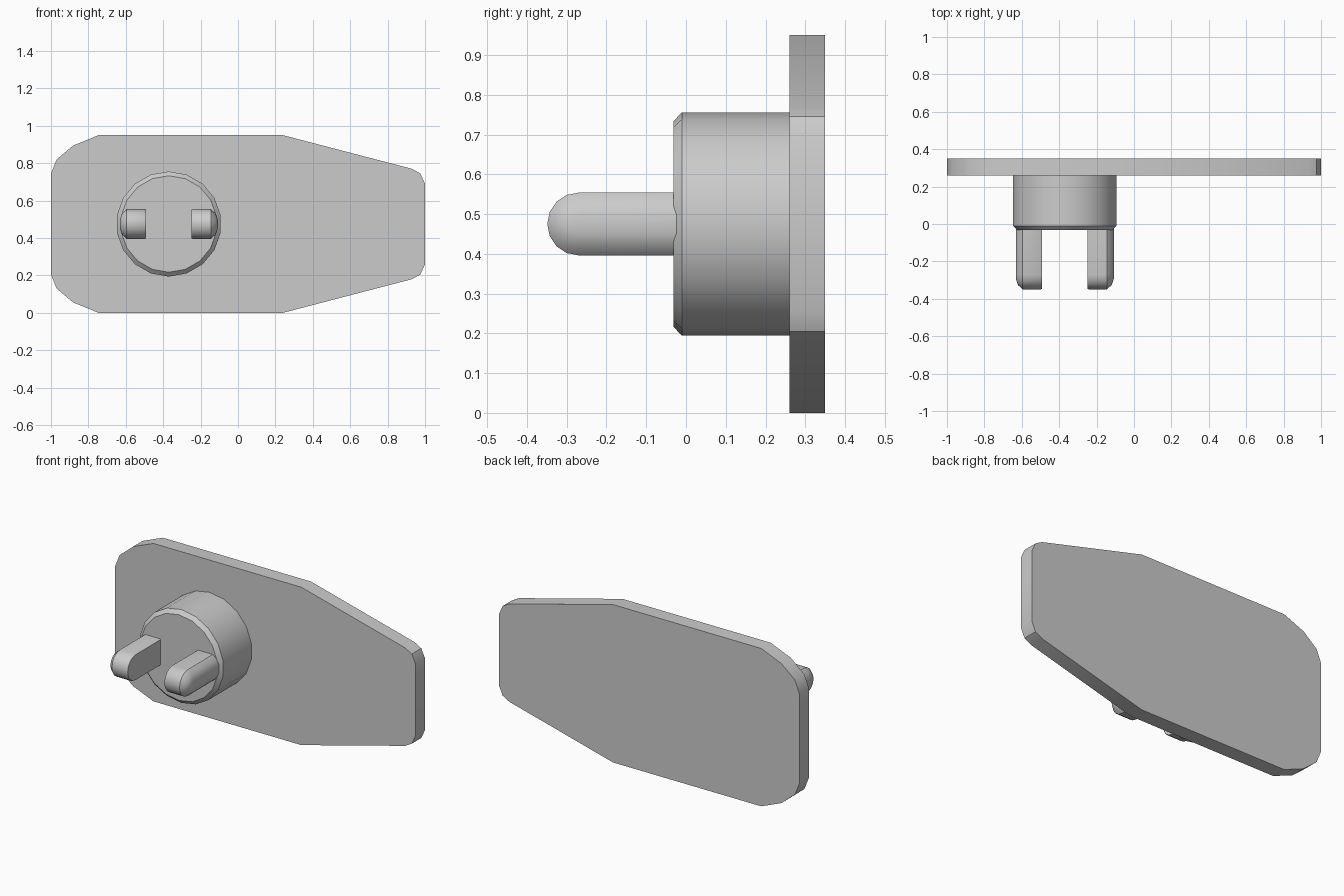
import bpy, bmesh, math

if "Cube" in bpy.data.objects:
    bpy.data.objects.remove(bpy.data.objects["Cube"])

CX, CZ = -0.37, 0.475          # centre of the plug body


def loft(name, rings):
    """Join equal-length closed rings of points and cap both ends."""
    bm = bmesh.new()
    loops = [[bm.verts.new(p) for p in ring] for ring in rings]
    n = len(loops[0])
    for a, b in zip(loops, loops[1:]):
        for i in range(n):
            j = (i + 1) % n
            bm.faces.new((a[i], a[j], b[j], b[i]))
    bm.faces.new(loops[0])
    bm.faces.new(loops[-1])
    bmesh.ops.recalc_face_normals(bm, faces=bm.faces)
    mesh = bpy.data.meshes.new(name)
    bm.to_mesh(mesh)
    bm.free()
    obj = bpy.data.objects.new(name, mesh)
    bpy.context.collection.objects.link(obj)
    bpy.ops.object.select_all(action='DESELECT')
    obj.select_set(True)
    bpy.context.view_layer.objects.active = obj
    bpy.ops.object.shade_smooth_by_angle(angle=math.radians(35))
    return obj


# Back plate: upper half outline, mirrored about its mid height
half = [(-1, .27), (-.97, .345), (-.88, .42), (-.745, .475), (.24, .475),
        (.93, .295), (.975, .27), (1, .215)]
outline = [(x, CZ + h) for x, h in half] + [(x, CZ - h) for x, h in reversed(half)]
loft("back_plate", [[(x, y, z) for x, z in outline] for y in (.26, .35)])

# Round plug body with a chamfered front rim
SIDES = 18


def circle(r, y):
    return [(CX + r * math.cos(2 * math.pi * (i + .5) / SIDES), y,
             CZ + r * math.sin(2 * math.pi * (i + .5) / SIDES)) for i in range(SIDES)]


loft("plug_body", [circle(.258, -.032), circle(.281, -.01), circle(.281, .27)])


# Flat prongs: rounded tip, bevelled outer side
def prong_ring(offset, inset):
    r = .079 - inset
    arc = [(-.27 - r * math.sin(math.pi * i / 8), CZ + r * math.cos(math.pi * i / 8))
           for i in range(9)]
    pts = [(0, CZ + r)] + arc + [(0, CZ - r)]
    return [(CX + offset, y, z) for y, z in pts]


for side, label in ((-1, "left"), (1, "right")):
    loft("prong_" + label, [prong_ring(side * .122, .003), prong_ring(side * .127, 0),
                            prong_ring(side * .225, 0), prong_ring(side * .25, .022),
                            prong_ring(side * .262, .055)])
